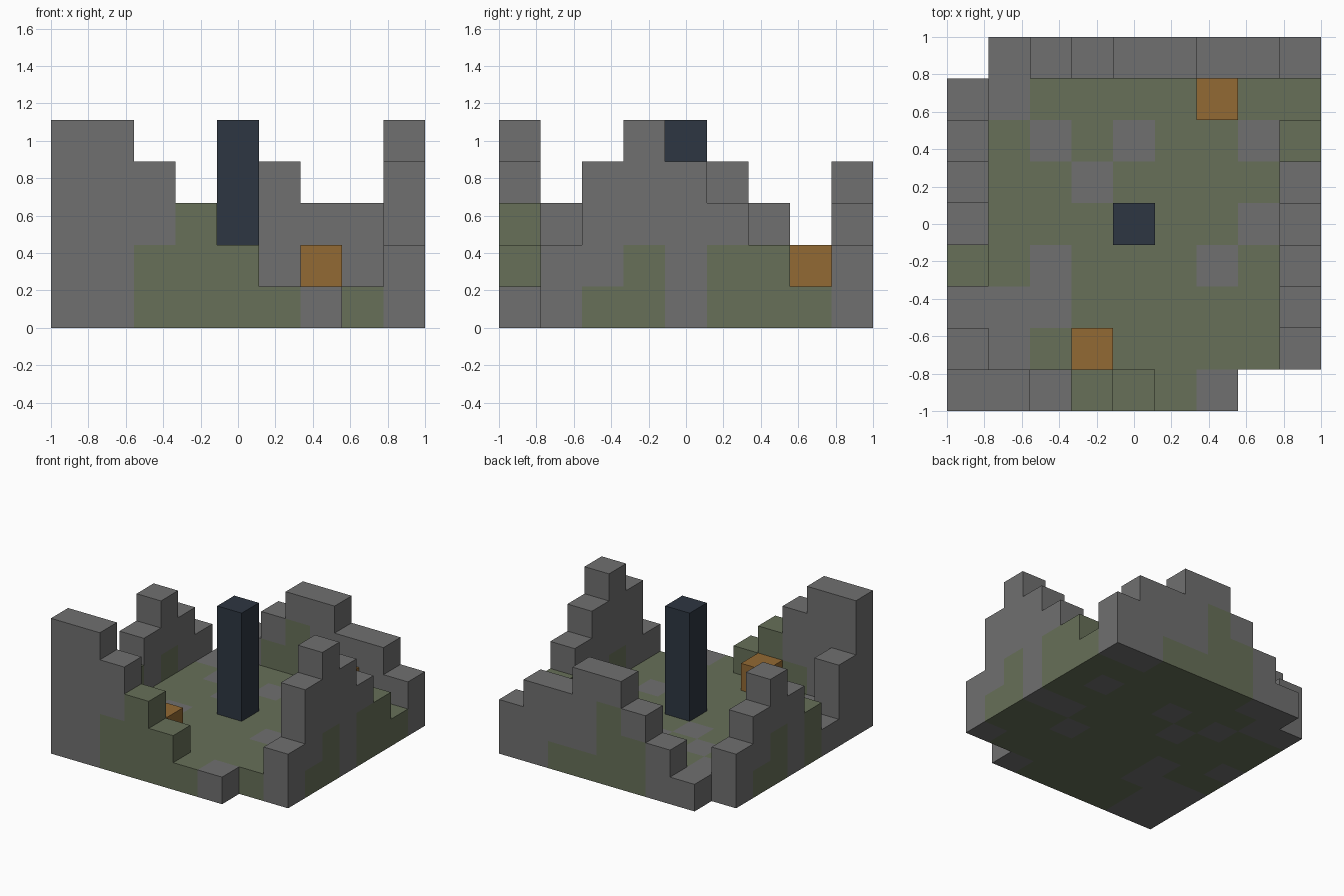
import bpy, bmesh
from mathutils import Vector

cube = bpy.data.objects.get("Cube")
if cube:
    bpy.data.objects.remove(cube, do_unlink=True)

N = 9
S = 2 / N


def material(name, r, g, b):
    m = bpy.data.materials.new(name)
    m.use_nodes = True
    m.diffuse_color = (r, g, b, 1)
    bsdf = m.node_tree.nodes["Principled BSDF"]
    bsdf.inputs["Base Color"].default_value = (r, g, b, 1)
    bsdf.inputs["Roughness"].default_value = 0.9
    return m


STONE = material("grey stone", 0.16, 0.16, 0.16)
MOSS = material("mossy stone", 0.135, 0.162, 0.098)
WOOD = material("orange wood", 0.29, 0.142, 0.033)
DARK = material("dark slate", 0.027, 0.037, 0.054)

# Each part maps a block position to its material
parts = {}


def column(part, x, y, height, moss=0, base=0):
    for z in range(base, height):
        parts.setdefault(part, {})[x, y, z] = MOSS if z < moss else STONE


def wall(part, start, step, heights, mossy):
    """Row of block columns: height and mossy height of each."""
    for k, (h, m) in enumerate(zip(heights, mossy)):
        column(part, start[0] + step[0] * k, start[1] + step[1] * k, int(h), int(m))


# Ruined outer walls, stepped and broken
wall("front_wall", (0, 0), (1, 0), "5543211", "0023210")
wall("back_wall", (1, 8), (1, 0), "12344332", "00231100")
wall("left_hand_wall", (0, 1), (0, 1), "3123432", "0020210")
wall("right_hand_wall", (8, 1), (0, 1), "2454321", "0120221")

# Floor seen from above, back row first: # is bare stone, m is moss
floor = ("#mmmmmm",
         "m#m#mm#",
         "mm#mmmm",
         "mmmmmm#",
         "m#mmm#m",
         "##mmmmm",
         "#mmmmmm")
for r, row in enumerate(floor):
    for c, mark in enumerate(row):
        column("floor", c + 1, 7 - r, 1, 1 if mark == "m" else 0)

# Central pillar and two crates
parts["pillar"] = {(4, 4, z): DARK for z in range(1, 5)}
parts["front_crate"] = {(3, 1, 1): WOOD}
parts["back_crate"] = {(6, 7, 1): WOOD}

occupied = {cell for cells in parts.values() for cell in cells}
AXES = [Vector(a) for a in ((1, 0, 0), (0, 1, 0), (0, 0, 1))]


def build(name, cells):
    """Make the exposed block faces of one part."""
    mats = list(dict.fromkeys(cells.values()))
    bm = bmesh.new()
    for cell, mat in cells.items():
        centre = Vector(cell) + Vector((0.5, 0.5, 0.5))
        for a in range(3):
            u, v = AXES[(a + 1) % 3] / 2, AXES[(a + 2) % 3] / 2
            for side in (1, -1):
                n = AXES[a] * side
                if tuple(int(t) for t in Vector(cell) + n) in occupied:
                    continue
                mid = centre + n / 2
                ring = [mid - u - v, mid + u - v, mid + u + v, mid - u + v]
                if side < 0:
                    ring.reverse()
                face = bm.faces.new([bm.verts.new(
                    ((p.x - N / 2) * S, (p.y - N / 2) * S, p.z * S)) for p in ring])
                face.material_index = mats.index(mat)
    bmesh.ops.remove_doubles(bm, verts=bm.verts, dist=S / 100)
    mesh = bpy.data.meshes.new(name)
    bm.to_mesh(mesh)
    bm.free()
    for m in mats:
        mesh.materials.append(m)
    bpy.context.collection.objects.link(bpy.data.objects.new(name, mesh))


for part, cells in parts.items():
    build(part, cells)
